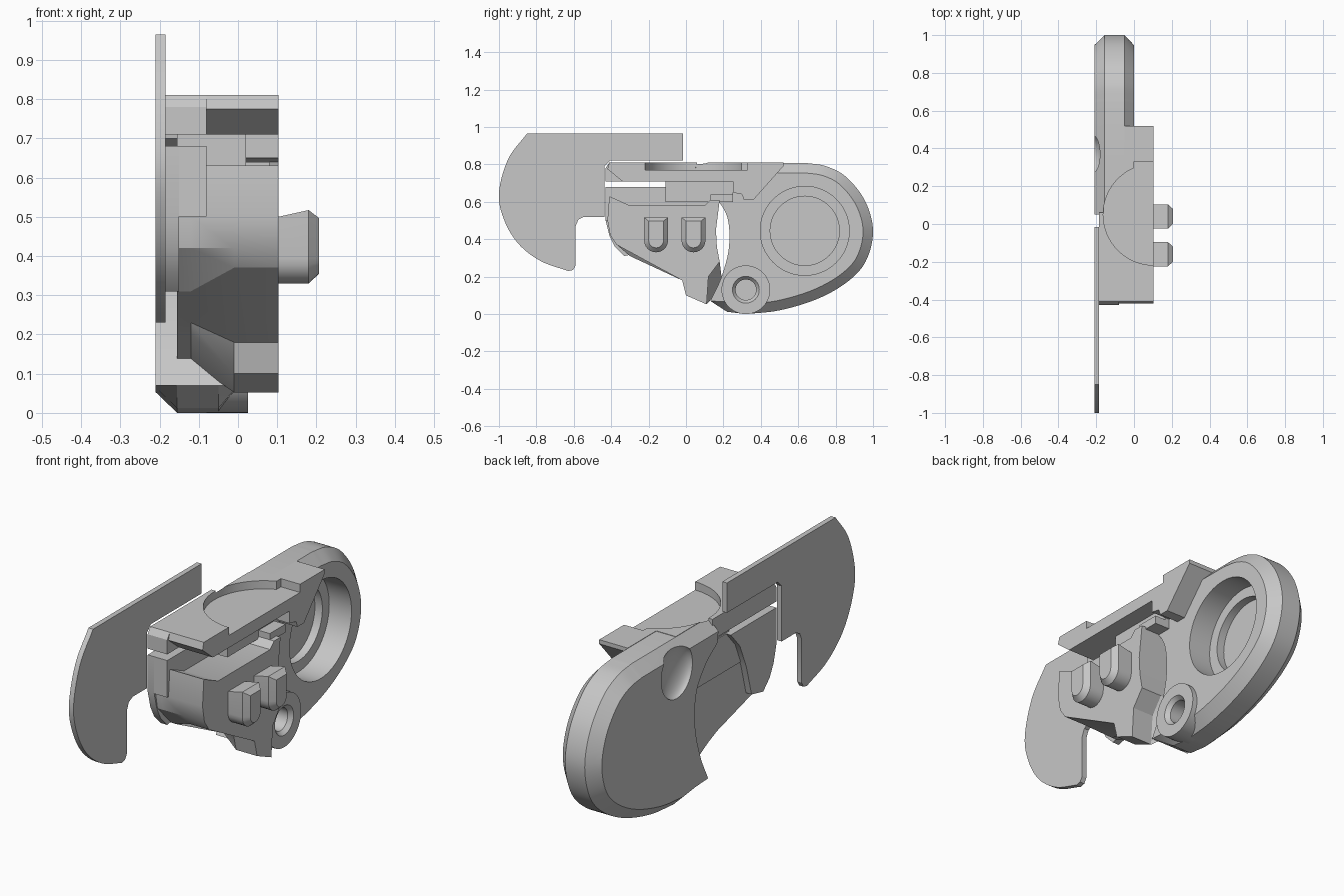
import bpy, bmesh, math
from mathutils import Vector, Matrix

cube = bpy.data.objects.get("Cube")
if cube:
    bpy.data.objects.remove(cube, do_unlink=True)

grey = bpy.data.materials.new("plain grey")
grey.use_nodes = True
grey.diffuse_color = (0.57, 0.57, 0.57, 1)
grey.node_tree.nodes["Principled BSDF"].inputs["Base Color"].default_value = (0.57, 0.57, 0.57, 1)


def curve(pts, n=7):
    """Smooth open path through the points."""
    v = [Vector(p) for p in pts]
    v = [2 * v[0] - v[1]] + v + [2 * v[-1] - v[-2]]
    out = []
    for a, b, c, d in zip(v, v[1:], v[2:], v[3:]):
        for i in range(n):
            t = i / n
            out.append(0.5 * (2 * b + (c - a) * t + (2 * a - 5 * b + 4 * c - d) * t * t
                              + (3 * b - a - 3 * c + d) * t ** 3))
    return [tuple(p) for p in out] + [tuple(pts[-1])]


def inset(pts, dist):
    """Move an open clockwise path inwards."""
    out = []
    for i, p in enumerate(pts):
        a, b = Vector(pts[max(i - 1, 0)]), Vector(pts[min(i + 1, len(pts) - 1)])
        d = (b - a).normalized()
        out.append(tuple(Vector(p) + Vector((d.y, -d.x)) * dist))
    return out


def finish(bm, name):
    bmesh.ops.recalc_face_normals(bm, faces=bm.faces)
    mesh = bpy.data.meshes.new(name)
    bm.to_mesh(mesh)
    bm.free()
    mesh.materials.append(grey)
    ob = bpy.data.objects.new(name, mesh)
    bpy.context.collection.objects.link(ob)
    return ob


def loft(name, rings):
    """Solid through side outlines, each given as (x, [(y, z), ...])."""
    bm = bmesh.new()
    rows = [[bm.verts.new((x, y, z)) for y, z in pts] for x, pts in rings]
    for a, b in zip(rows, rows[1:]):
        for i in range(len(a)):
            j = (i + 1) % len(a)
            bm.faces.new((a[i], a[j], b[j], b[i]))
    bm.faces.new(rows[0])
    bm.faces.new(rows[-1])
    return finish(bm, name)


def prism(name, x0, x1, pts):
    return loft(name, [(x0, pts), (x1, pts)])


def box(name, x0, x1, y0, y1, z0, z1):
    return prism(name, x0, x1, [(y0, z0), (y0, z1), (y1, z1), (y1, z0)])


def circle(y, z, r, n=48):
    return [(y + r * math.cos(math.tau * i / n), z + r * math.sin(math.tau * i / n)) for i in range(n)]


def select(ob):
    bpy.ops.object.select_all(action="DESELECT")
    ob.select_set(True)
    bpy.context.view_layer.objects.active = ob


def cut(ob, make_cutter):
    cutter = make_cutter()
    cutter.hide_render = True
    mod = ob.modifiers.new("cut", "BOOLEAN")
    mod.operation, mod.object, mod.solver = "DIFFERENCE", cutter, "EXACT"
    select(ob)
    bpy.ops.object.modifier_apply(modifier=mod.name)
    bpy.data.objects.remove(cutter, do_unlink=True)


# Cutters for the round pocket in the top, and the side scoop
def pocket():
    bm = bmesh.new()
    bmesh.ops.create_cone(bm, cap_ends=True, segments=64, radius1=0.268, radius2=0.268,
                          depth=0.2, matrix=Matrix.Translation((0.105, 0.05, 0.87)))
    return finish(bm, "pocket_cutter")


def pocket_notch():
    return box("notch_cutter", 0, 0.2, 0.1, 0.33, 0.77, 0.95)


def scoop():
    bm = bmesh.new()
    bmesh.ops.create_uvsphere(bm, u_segments=32, v_segments=16, radius=1,
                              matrix=Matrix.Translation((-0.21, 0.37, 0.68)) @ Matrix.Diagonal((0.05, 0.12, 0.13, 1)))
    return finish(bm, "scoop_cutter")


# Flat hooked blade
blade = curve([(-0.85, 0.965), (-0.95, 0.83), (-1, 0.65), (-0.975, 0.51), (-0.9, 0.38),
               (-0.78, 0.285), (-0.63, 0.23)])
blade += [(-0.605, 0.235), (-0.59, 0.26), (-0.59, 0.47), (-0.575, 0.505), (-0.545, 0.52),
          (-0.435, 0.52), (-0.435, 0.79), (-0.405, 0.82), (-0.015, 0.82), (-0.015, 0.965)]
prism("blade", -0.21, -0.185, blade)

# Rounded housing with chamfered rims and a hollowed front edge
rim = [(0.05, 0.808), (0.3, 0.808)] + curve([
    (0.64, 0.808), (0.75, 0.79), (0.86, 0.73), (0.96, 0.6), (1, 0.44),
    (0.96, 0.28), (0.86, 0.17), (0.7, 0.08), (0.5, 0.02), (0.32, 0)]) + [(0.22, 0.012)]
front = curve([(0.13, 0.07), (0.19, 0.2), (0.23, 0.36), (0.22, 0.52), (0.15, 0.63), (0.06, 0.7)])
outline = rim + front
small = inset(rim, 0.053) + front
housing = loft("housing", [(-0.21, small), (-0.155, outline), (-0.05, outline), (0, small)])
cut(housing, scoop)
cut(housing, pocket)
cut(housing, pocket_notch)
cut(housing, lambda: prism("bore_cutter", -0.12, 0.2, circle(0.635, 0.445, 0.238, 64)))
cut(housing, lambda: prism("inner_bore_cutter", -0.16, 0.2, circle(0.635, 0.445, 0.185, 64)))
cut(housing, lambda: prism("pivot_cutter", -0.14, 0.2, circle(0.32, 0.13, 0.055)))

# Pivot boss with a countersunk hole
boss = prism("pivot_boss", -0.08, 0.025, circle(0.32, 0.13, 0.13))
cut(boss, lambda: loft("hole_cutter", [(-0.15, circle(0.32, 0.13, 0.055)), (0.005, circle(0.32, 0.13, 0.055)),
                                       (0.035, circle(0.32, 0.13, 0.08))]))

# Nose block, with a higher underside on its inner side
top = [(-0.41, 0.63), (-0.42, 0.5), (-0.405, 0.42)]
back = [(0.18, 0.28), (0.165, 0.36), (0.16, 0.45), (0.18, 0.61), (0.13, 0.61), (0.1, 0.58), (-0.3, 0.58)]
outer = top + [(-0.37, 0.37), (-0.02, 0.18), (0, 0.1), (0.11, 0.052), (0.12, 0.2)] + back
inner = top + [(-0.3, 0.31), (-0.02, 0.23), (0.05, 0.2), (0.18, 0.13), (0.19, 0.2)] + back
loft("nose", [(-0.155, inner), (-0.12, inner), (-0.01, outer), (0.103, outer)])

# Cheek and rail along the inner side of the nose
cheek = [(-0.43, 0.68), (-0.43, 0.5), (-0.41, 0.42), (-0.38, 0.36), (-0.33, 0.31), (-0.24, 0.33),
         (-0.2, 0.48), (-0.15, 0.6), (-0.08, 0.68)]
prism("cheek", -0.185, -0.15, cheek)
box("rail", -0.16, -0.08, -0.43, 0.15, 0.5, 0.68)
box("core", -0.155, 0.02, -0.11, 0.25, 0.6, 0.74)
box("core_step", -0.1, 0.08, 0.13, 0.25, 0.6, 0.64)

# Top slab with its rear wedge
slab = prism("top_slab", -0.155, 0.103, [
    (-0.41, 0.81), (-0.42, 0.775), (-0.34, 0.71), (0.25, 0.71), (0.25, 0.65), (0.3, 0.64),
    (0.31, 0.61), (0.36, 0.61), (0.52, 0.79), (0.52, 0.81)])
strip = prism("top_strip", -0.185, -0.08, [
    (-0.41, 0.81), (-0.43, 0.78), (-0.43, 0.71), (0.06, 0.71), (0.06, 0.81)])
for part in (slab, strip):
    cut(part, pocket)
cut(slab, pocket_notch)
# Trim the wedge so the housing rim stays clear
cut(slab, lambda: box("trim_cutter", -0.3, -0.05, 0.3, 0.6, 0.5, 0.9))

# Pair of round-bottomed studs
for label, y in (("front", -0.16), ("rear", 0.04)):
    def stud(r, low, high):
        arc = [(y + r * math.cos(a), low + r + r * math.sin(a))
               for a in [math.pi * (1 + i / 12) for i in range(13)]]
        return arc + [(y + r, high), (y - r, high)]
    loft(label + "_stud", [(0.09, stud(0.064, 0.33, 0.497)), (0.18, stud(0.064, 0.33, 0.517)),
                           (0.206, stud(0.04, 0.354, 0.497))])

for ob in list(bpy.context.scene.objects):
    if ob.type == "MESH":
        select(ob)
        bpy.ops.object.shade_smooth_by_angle(angle=math.radians(25))
